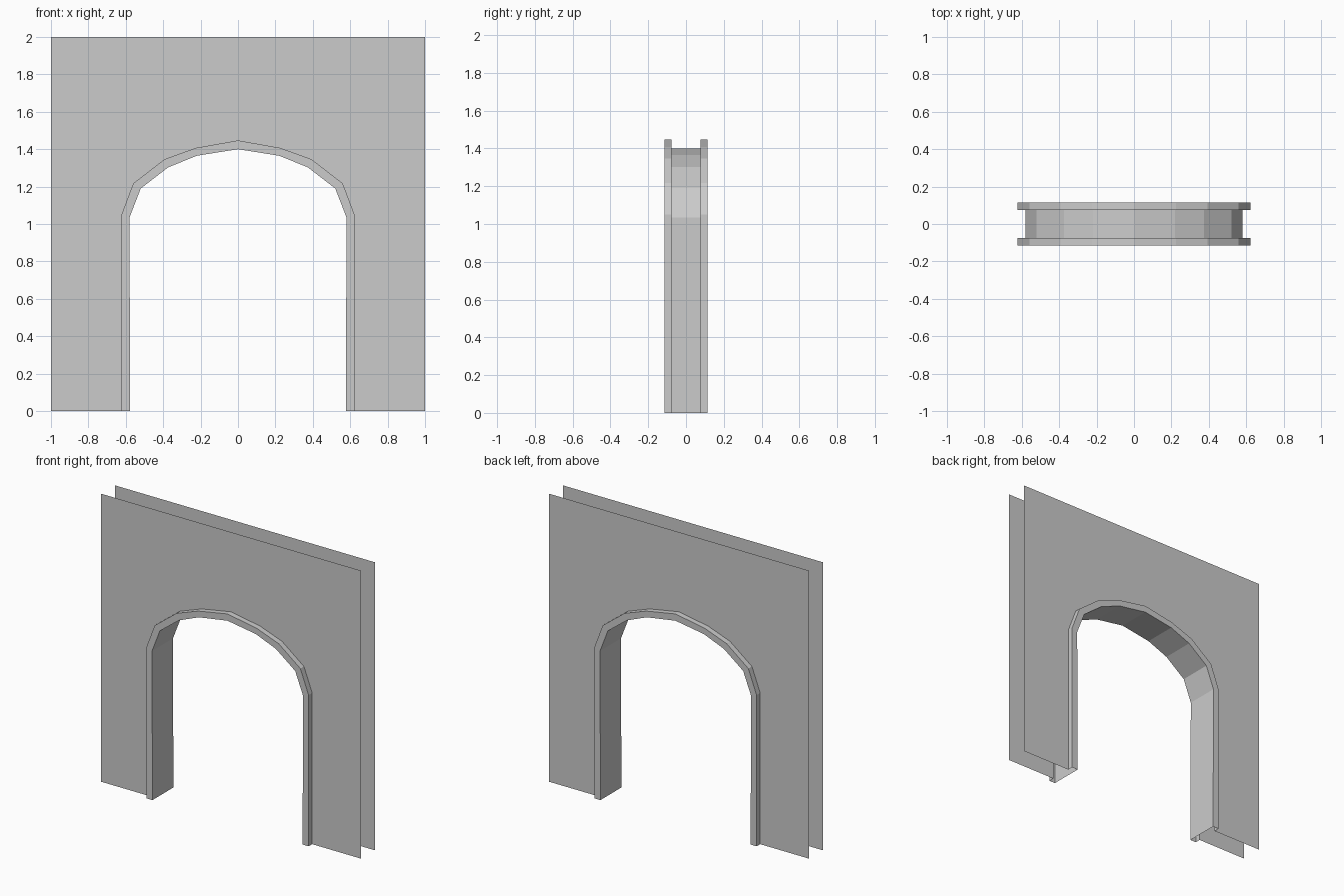
import bpy
import bmesh

cube = bpy.data.objects.get("Cube")
if cube:
    bpy.data.objects.remove(cube, do_unlink=True)

grey = bpy.data.materials.new("plain grey")
grey.use_nodes = True
COLOUR = (0.6, 0.6, 0.6, 1)
grey.diffuse_color = COLOUR
grey.node_tree.nodes["Principled BSDF"].inputs["Base Color"].default_value = COLOUR

WALL_Y = 0.076   # wall skin distance from the middle
TRIM_Y = 0.115   # raised trim face distance from the middle


def mirrored(half):
    """Full arch from the right foot over the crown to the left foot."""
    return [(-x, z) for x, z in half] + [(x, z) for x, z in reversed(half[:-1])]


inner = mirrored([(0.577, 0), (0.58, 1.035), (0.52, 1.19), (0.373, 1.303),
                  (0.22, 1.365), (0, 1.40)])
outer = mirrored([(0.623, 0), (0.623, 1.05), (0.56, 1.217), (0.393, 1.346),
                  (0.225, 1.407), (0, 1.447)])


def finish(name, bm):
    mesh = bpy.data.meshes.new(name)
    bm.to_mesh(mesh)
    bm.free()
    mesh.materials.append(grey)
    obj = bpy.data.objects.new(name, mesh)
    bpy.context.collection.objects.link(obj)


def strip(bm, path_a, y_a, path_b, y_b):
    """Quads joining two matching arch lines."""
    rows = [[bm.verts.new((x, y, z)) for x, z in path]
            for path, y in ((path_a, y_a), (path_b, y_b))]
    for i in range(len(path_a) - 1):
        bm.faces.new((rows[0][i], rows[0][i + 1], rows[1][i + 1], rows[1][i]))


for side, label in ((-1, "front"), (1, "back")):
    # Thin wall skin with the arched opening
    bm = bmesh.new()
    outline = [(-1, 0)] + outer + [(1, 0), (1, 2), (-1, 2)]
    verts = [bm.verts.new((x, side * WALL_Y, z)) for x, z in outline]
    wall = bm.faces.new(verts if side > 0 else verts[::-1])
    wall.normal_update()
    if wall.normal.y * side < 0:
        wall.normal_flip()
    finish(label + "_wall", bm)

    # Raised trim: face and outer return to the wall
    bm = bmesh.new()
    if side < 0:
        strip(bm, outer, -WALL_Y, outer, -TRIM_Y)
        strip(bm, outer, -TRIM_Y, inner, -TRIM_Y)
    else:
        strip(bm, outer, TRIM_Y, outer, WALL_Y)
        strip(bm, inner, TRIM_Y, outer, TRIM_Y)
    bmesh.ops.remove_doubles(bm, verts=bm.verts, dist=0.0005)
    finish(label + "_arch_trim", bm)

# Lining of the passage, facing the opening
bm = bmesh.new()
strip(bm, inner, -TRIM_Y, inner, TRIM_Y)
finish("arch_lining", bm)
